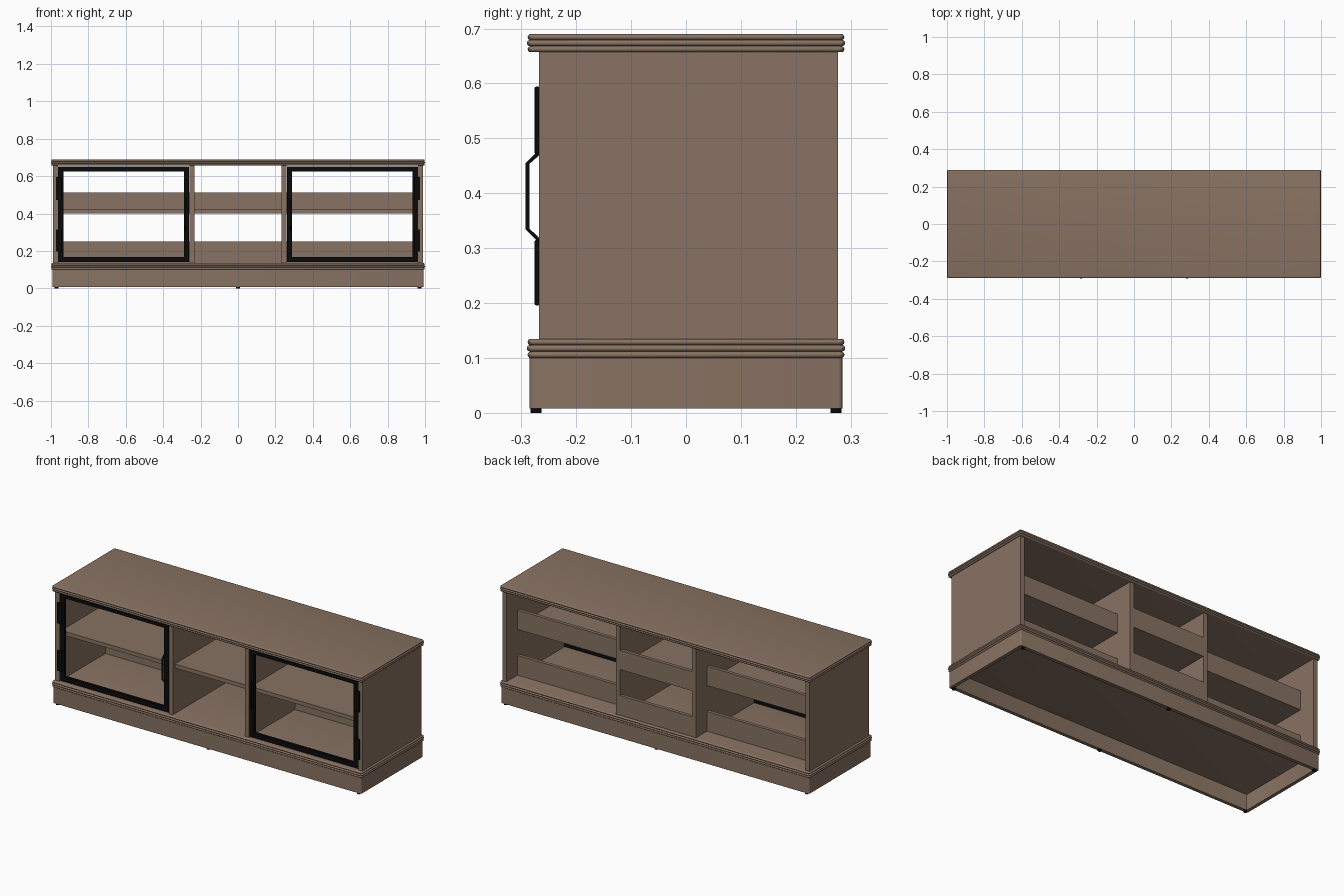
import bpy, bmesh, math
from mathutils import Vector

if "Cube" in bpy.data.objects:
    bpy.data.objects.remove(bpy.data.objects["Cube"])


def material(name, rgb):
    m = bpy.data.materials.new(name)
    m.diffuse_color = (*rgb, 1)
    m.use_nodes = True
    m.node_tree.nodes["Principled BSDF"].inputs["Base Color"].default_value = m.diffuse_color
    return m


WOOD = material("brown wood", (0.245, 0.17, 0.122))
BLACK = material("black metal", (0.003, 0.003, 0.003))


def finish(name, bm, mat, smooth=False):
    bmesh.ops.recalc_face_normals(bm, faces=bm.faces[:])
    me = bpy.data.meshes.new(name)
    bm.to_mesh(me)
    bm.free()
    ob = bpy.data.objects.new(name, me)
    bpy.context.collection.objects.link(ob)
    me.materials.append(mat)
    if smooth:
        bpy.ops.object.select_all(action='DESELECT')
        ob.select_set(True)
        bpy.context.view_layer.objects.active = ob
        bpy.ops.object.shade_smooth_by_angle(angle=math.radians(35))
    return ob


def box(name, x, y, z, mat=WOOD, bevel=0.0):
    bm = bmesh.new()
    bmesh.ops.create_cube(bm, size=1)
    for v in bm.verts:
        v.co = [r[0] + (c + 0.5) * (r[1] - r[0]) for r, c in zip((x, y, z), v.co)]
    if bevel:
        bmesh.ops.bevel(bm, geom=bm.edges[:], offset=bevel, segments=2,
                        profile=0.5, affect='EDGES')
    return finish(name, bm, mat)


def rings(name, loops, mat, closed=False, smooth=False):
    """Skin a list of point loops; cap the ends unless closed."""
    bm = bmesh.new()
    vs = [[bm.verts.new(p) for p in loop] for loop in loops]
    n = len(vs[0])
    pairs = list(zip(vs, vs[1:])) + ([(vs[-1], vs[0])] if closed else [])
    for a, b in pairs:
        for i in range(n):
            j = (i + 1) % n
            bm.faces.new((a[i], a[j], b[j], b[i]))
    if not closed:
        bm.faces.new(vs[0][::-1])
        bm.faces.new(vs[-1])
    return finish(name, bm, mat, smooth)


def round_rect(hx, hy, z, r, steps=3):
    pts = []
    for k, (sx, sy) in enumerate([(1, 1), (-1, 1), (-1, -1), (1, -1)]):
        for s in range(steps + 1):
            a = math.pi / 2 * (k + s / steps)
            pts.append((sx * (hx - r) + r * math.cos(a),
                        sy * (hy - r) + r * math.sin(a), z))
    return pts


def beaded_slab(name, z0, z1):
    """Slab whose rim is three stacked half-round beads."""
    h = (z1 - z0) / 3
    loops = []
    for b, reach in enumerate((0.0015, 0, 0.0015)):
        for s in range(7):
            if b and s == 0:
                continue
            a = math.pi * s / 6
            inset = reach + h * 0.5 * (1 - math.sin(a))
            z = z0 + h * (b + 0.5 - 0.5 * math.cos(a))
            loops.append(round_rect(1 - inset, 0.29 - inset, z, 0.008))
    return rings(name, loops, WOOD, smooth=True)


# Top, base moulding and hollow plinth
beaded_slab("top_slab", 0.657, 0.69)
beaded_slab("bottom_slab", 0.10, 0.135)
rings("plinth", [round_rect(0.993, 0.285, 0.008, 0.008),
                 round_rect(0.993, 0.285, 0.102, 0.008),
                 round_rect(0.973, 0.265, 0.102, 0.002),
                 round_rect(0.973, 0.265, 0.008, 0.002)], WOOD, closed=True, smooth=True)

# Small feet
for x in (-0.97, 0, 0.97):
    for y in (-0.273, 0.273):
        rings("foot", [[(x + 0.01 * math.cos(i * math.pi / 6),
                         y + 0.01 * math.sin(i * math.pi / 6), z) for i in range(12)]
                       for z in (0, 0.01)], BLACK, smooth=True)

# Upright panels
for s in (-1, 1):
    for name, a, b in (("side_panel", 0.963, 0.99), ("divider", 0.232, 0.258)):
        box(name, sorted((s * a, s * b)), (-0.268, 0.277), (0.134, 0.659))

# Shelf and back rails in each bay: x range, rail back face
for bay, x, back in (("left", (-0.963, -0.258), 0.175),
                     ("middle", (-0.232, 0.232), 0.275),
                     ("right", (0.258, 0.963), 0.175)):
    box(bay + "_shelf", x, (-0.25, back - 0.02), (0.401, 0.424))
    box(bay + "_upper_rail", x, (back - 0.02, back), (0.401, 0.513))
    box(bay + "_lower_rail", x, (back - 0.02, back), (0.134, 0.25))

# Glassless framed doors, hinges and handles
for s in (-1, 1):
    def frame(x0, x1, z0, z1, y):
        return [(s * x, y, z) for x, z in ((x0, z0), (x1, z0), (x1, z1), (x0, z1))]
    outer, inner = (0.262, 0.962, 0.14, 0.652), (0.29, 0.932, 0.168, 0.626)
    rings("door_frame", [frame(*outer, -0.267), frame(*outer, -0.25),
                         frame(*inner, -0.25), frame(*inner, -0.267)], BLACK, closed=True)

    for z0, z1 in ((0.196, 0.315), (0.472, 0.594)):
        box("hinge", sorted((s * 0.942, s * 0.974)), (-0.276, -0.266), (z0, z1),
            BLACK, bevel=0.003)

    # Bent bar handle
    path = [Vector(p) for p in ((-0.262, 0.309), (-0.289, 0.335),
                                (-0.289, 0.454), (-0.262, 0.479))]
    loops = []
    for i, p in enumerate(path):
        t = (path[min(i + 1, 3)] - path[max(i - 1, 0)]).normalized()
        nrm = Vector((-t.y, t.x)) * 0.0037
        loops.append([(s * (0.284 + dx), p.x + k * nrm.x, p.y + k * nrm.y)
                      for dx, k in ((-0.005, -1), (0.005, -1), (0.005, 1), (-0.005, 1))])
    rings("handle", loops, BLACK)
